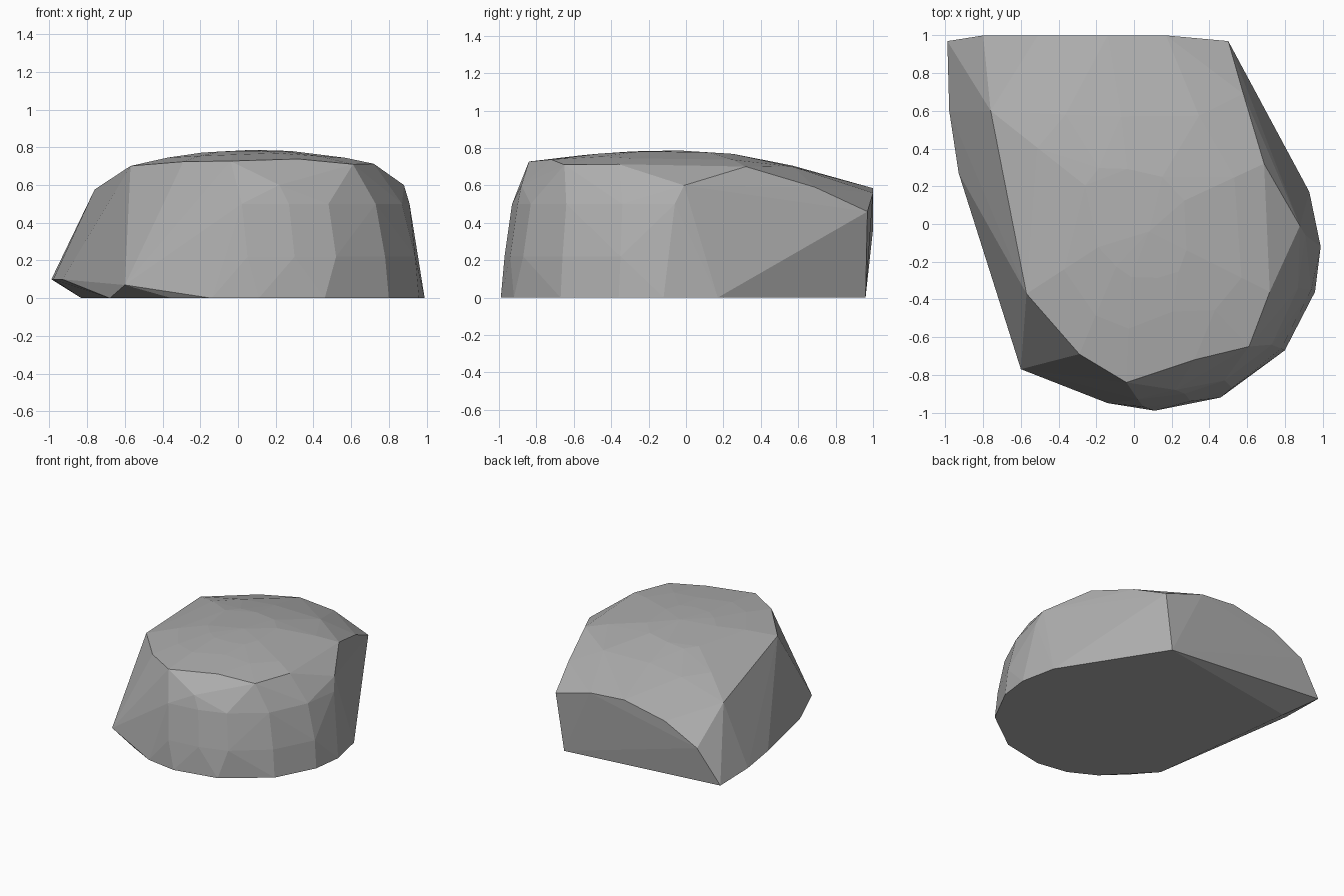
import bpy
import bmesh
import random
from mathutils import Vector

random.seed(4)

cube = bpy.data.objects.get("Cube")
if cube:
    bpy.data.objects.remove(cube, do_unlink=True)


def ring(height, outline):
    """Place a plan outline at one height."""
    return [Vector((x, y, height)) for x, y in outline]


def crown_height(x, y):
    """Gentle dome that falls away faster toward the back."""
    fall = 0.2 if y > -0.05 else 0.09
    return 0.787 - 0.17 * (x - 0.1) ** 2 - fall * (y + 0.05) ** 2


def on_crown(x, y):
    return Vector((x, y, crown_height(x, y)))


# Flat underside
base = ring(0, [(0.43, 0.96), (0.93, 0.17), (0.99, -0.12), (0.96, -0.36),
                (0.8, -0.67), (0.46, -0.92), (0.11, -0.99), (-0.14, -0.95),
                (-0.35, -0.84), (-0.68, -0.5), (-0.83, 0.75)])

# Undercut lip along the right side
lip = ring(0.1, [(-0.99, 0.97), (-0.98, 0.6), (-0.93, 0.27)])
lip += ring(0.07, [(-0.6, -0.77)])

# Steep front and left walls
walls = ring(0.22, [(0.955, -0.12), (0.94, -0.35), (0.78, -0.66),
                    (0.52, -0.87), (0.3, -0.94), (0.05, -0.97)])
walls += ring(0.5, [(0.91, -0.06), (0.87, -0.34), (0.73, -0.64),
                    (0.48, -0.83), (0.27, -0.9), (0.02, -0.93)])
walls += ring(0.6, [(0.88, -0.01), (0.22, -0.88)])

# Upright broken face at the back
back = [Vector((x, y, z)) for x, y, z in (
    (0.5, 0.97, 0.46), (0.17, 1, 0.56), (-0.14, 1, 0.585),
    (-0.51, 1, 0.51), (-0.8, 1, 0.366), (0.58, 0.69, 0.59))]

# Rim of the crown, then shrunken uneven copies of it for the facets
rim = [(-0.76, 0.6), (-0.57, -0.37), (-0.29, -0.69), (-0.04, -0.84),
       (0.32, -0.72), (0.61, -0.65), (0.72, -0.36), (0.69, 0.32)]
crown = [on_crown(x, y) for x, y in rim]
inner_rim = rim + [(0.45, 0.75), (-0.1, 0.85), (-0.5, 0.8)]
for scale in (0.72, 0.36):
    for x, y in inner_rim:
        s = scale * random.uniform(0.88, 1.12)
        crown.append(on_crown(x * s, y * s))
crown.append(on_crown(0.08, -0.04))

# Wrap all the bands in one faceted skin
bm = bmesh.new()
for point in base + lip + walls + back + crown:
    bm.verts.new(point)
hull = bmesh.ops.convex_hull(bm, input=bm.verts)
unused = {v for v in hull["geom_interior"] + hull["geom_unused"]
          if isinstance(v, bmesh.types.BMVert)}
bmesh.ops.delete(bm, geom=list(unused), context="VERTS")
bmesh.ops.dissolve_limit(bm, angle_limit=0.02, verts=bm.verts, edges=bm.edges)
bmesh.ops.recalc_face_normals(bm, faces=bm.faces)

mesh = bpy.data.meshes.new("boulder")
bm.to_mesh(mesh)
bm.free()
boulder = bpy.data.objects.new("boulder", mesh)
bpy.context.collection.objects.link(boulder)

# Plain grey stone
stone = bpy.data.materials.new("grey stone")
stone.use_nodes = True
grey = (0.42, 0.42, 0.42, 1)
stone.diffuse_color = grey
stone.node_tree.nodes["Principled BSDF"].inputs["Base Color"].default_value = grey
mesh.materials.append(stone)
